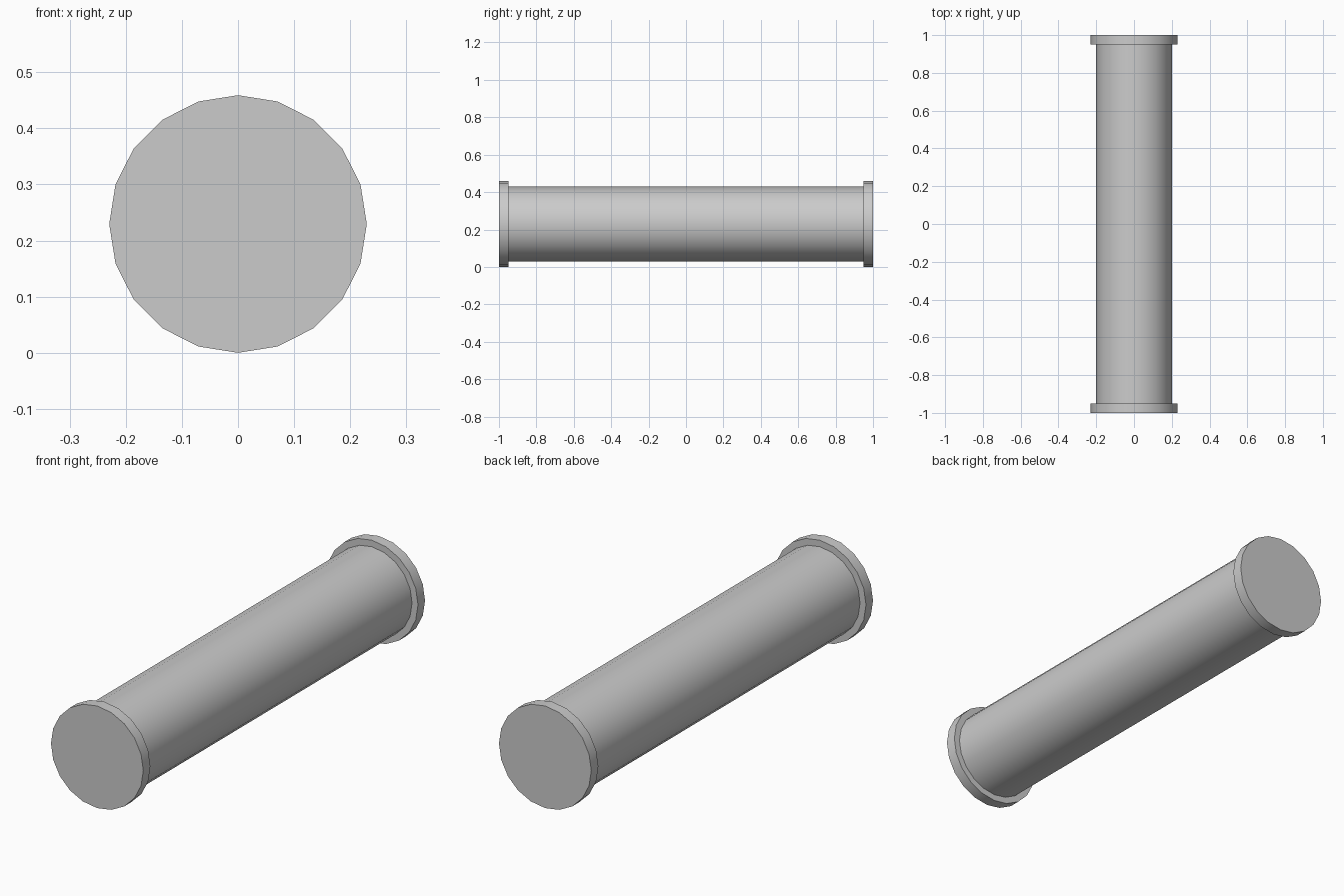
import bpy
import math

if "Cube" in bpy.data.objects:
    bpy.data.objects.remove(bpy.data.objects["Cube"])

SIDES = 20
FLANGE_R = 0.2295
TUBE_R = 0.2
FLANGE_T = 0.05


def cylinder_y(name, radius, y0, y1):
    """Cylinder lying along the y axis, smooth sides and sharp rims."""
    bpy.ops.mesh.primitive_cylinder_add(
        vertices=SIDES, radius=radius, depth=y1 - y0,
        location=(0, (y0 + y1) / 2, FLANGE_R),
        rotation=(math.pi / 2, 0, 0))
    obj = bpy.context.object
    obj.name = name
    bpy.ops.object.transform_apply(location=False, rotation=True, scale=True)
    bpy.ops.object.shade_smooth_by_angle(angle=math.radians(30))
    return obj


# Main tube between the flanges
cylinder_y("pipe_body", TUBE_R, -1 + FLANGE_T, 1 - FLANGE_T)

# Closed flange discs at both ends
cylinder_y("front_flange", FLANGE_R, -1, -1 + FLANGE_T)
cylinder_y("back_flange", FLANGE_R, 1 - FLANGE_T, 1)
